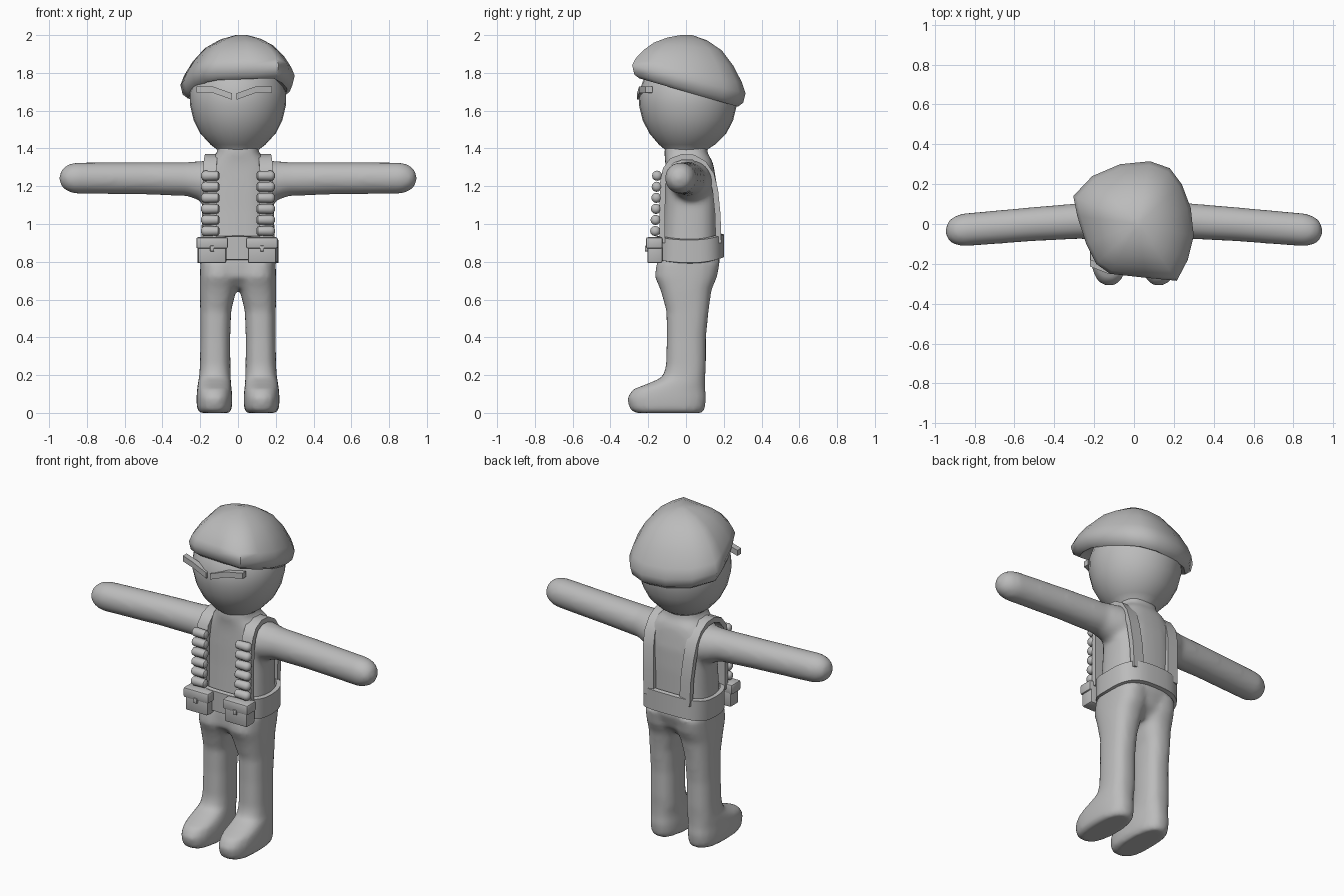
import bpy, bmesh, math
from mathutils import Vector

if "Cube" in bpy.data.objects:
    bpy.data.objects.remove(bpy.data.objects["Cube"])

GREY = (0.5, 0.5, 0.5, 1)
grey = bpy.data.materials.new("plain grey")
grey.use_nodes = True
grey.diffuse_color = GREY
grey.node_tree.nodes["Principled BSDF"].inputs["Base Color"].default_value = GREY


def finish(name, bm, angle=40):
    bmesh.ops.recalc_face_normals(bm, faces=bm.faces)
    mesh = bpy.data.meshes.new(name)
    bm.to_mesh(mesh)
    bm.free()
    mesh.materials.append(grey)
    obj = bpy.data.objects.new(name, mesh)
    bpy.context.collection.objects.link(obj)
    bpy.ops.object.select_all(action="DESELECT")
    obj.select_set(True)
    bpy.context.view_layer.objects.active = obj
    bpy.ops.object.shade_smooth_by_angle(angle=math.radians(angle))
    return obj


def skin(bm, rings, closed=False):
    """Bridge rings of points, capping the ends unless the strip is closed."""
    rows = [[bm.verts.new(p) for p in ring] for ring in rings]
    n = len(rows[0])
    pairs = list(zip(rows, rows[1:])) + ([(rows[-1], rows[0])] if closed else [])
    for a, b in pairs:
        for i in range(n):
            j = (i + 1) % n
            bm.faces.new((a[i], a[j], b[j], b[i]))
    if not closed:
        bm.faces.new(rows[0])
        bm.faces.new(rows[-1])


def oval(cx, cy, rx, ry, power=2.0, n=28):
    """Rounded-square outline; power 2 is an ellipse."""
    pts = []
    for i in range(n):
        c, s = math.cos(math.tau * i / n), math.sin(math.tau * i / n)
        pts.append((cx + rx * math.copysign(abs(c) ** (2 / power), c),
                    cy + ry * math.copysign(abs(s) ** (2 / power), s)))
    return pts


def box(name, center, size, bevel):
    bm = bmesh.new()
    bmesh.ops.create_cube(bm, size=1)
    bmesh.ops.scale(bm, vec=size, verts=bm.verts)
    bmesh.ops.translate(bm, vec=center, verts=bm.verts)
    bmesh.ops.bevel(bm, geom=bm.edges[:], offset=bevel, segments=2, affect="EDGES", profile=0.5)
    return finish(name, bm)


def ribbon(name, path, width, thick):
    """Sweep a flat rectangle: width across x, thickness across the path in (y, z)."""
    bm = bmesh.new()
    pts = [Vector(p) for p in path]
    rings = []
    for i, p in enumerate(pts):
        d = (pts[min(i + 1, len(pts) - 1)] - pts[max(i - 1, 0)])
        n = Vector((0, -d.z, d.y)).normalized() * thick / 2
        w = Vector((width / 2, 0, 0))
        rings.append([p - w - n, p + w - n, p + w + n, p - w + n])
    skin(bm, rings)
    return finish(name, bm)


# Body: torso, arms and legs fused into one smooth skin
bm = bmesh.new()
torso = [  # z, centre y, half width, half depth
    (0.66, 0.0, 0.12, 0.09), (0.72, 0.0, 0.18, 0.15), (0.80, 0.015, 0.2, 0.165),
    (0.92, 0.02, 0.195, 0.15), (1.08, 0.025, 0.19, 0.145), (1.2, 0.025, 0.19, 0.14),
    (1.29, 0.02, 0.185, 0.13), (1.335, 0.015, 0.155, 0.125), (1.37, 0.0, 0.115, 0.115),
    (1.43, 0.0, 0.10, 0.11)]
skin(bm, [[(x, y, z) for x, y in oval(0, cy, rx, ry, 2.7)] for z, cy, rx, ry in torso])
arm = [  # x, centre y, centre z, radius
    (0.1, 0.03, 1.215, 0.125), (0.2, 0.025, 1.228, 0.105), (0.27, 0.015, 1.238, 0.09),
    (0.5, 0.0, 1.242, 0.086), (0.86, -0.03, 1.243, 0.083), (0.905, -0.032, 1.243, 0.07),
    (0.935, -0.034, 1.243, 0.045), (0.945, -0.034, 1.243, 0.015)]
leg = [  # z, centre x, centre y, half width, half depth
    (0, .125, -.09, .08, .18), (.02, .125, -.1, .093, .2), (.08, .125, -.102, .095, .21),
    (.125, .125, -.09, .092, .192), (.155, .125, -.05, .088, .152), (.19, .122, -.01, .084, .112),
    (.25, .121, 0, .081, .106), (.4, .12, .002, .079, .104), (.54, .118, .008, .082, .112),
    (.65, .106, 0, .097, .135), (.72, .1, 0, .102, .165), (.8, .1, .012, .1, .168)]
for side in (-1, 1):
    skin(bm, [[(side * x, y, z) for y, z in oval(cy, cz, r, r)] for x, cy, cz, r in arm])
    skin(bm, [[(side * x, y, z) for x, y in oval(cx, cy, rx, ry, 2.5)]
              for z, cx, cy, rx, ry in leg])
body = finish("body", bm, 180)
remesh = body.modifiers.new("fuse", "REMESH")
remesh.mode = "VOXEL"
remesh.voxel_size = 0.016
remesh.use_smooth_shade = True
smooth = body.modifiers.new("soften", "SMOOTH")
smooth.factor = 0.5
smooth.iterations = 6

# Head
bm = bmesh.new()
head = [(1.36, .0, .095), (1.39, .0, .105), (1.42, .005, .145), (1.48, .01, .2), (1.55, .01, .235),
        (1.63, .01, .254), (1.7, .01, .253), (1.78, .01, .225), (1.86, .01, .14)]
skin(bm, [[(x, y, z) for x, y in oval(0, cy, r, r * 1.02)] for z, cy, r in head])
finish("head", bm, 60)

# Beret: lopsided rim on a tilted plane, domed to an off-centre crown
rim = [(-.305, .14), (-.285, .04), (-.24, -.1), (-.19, -.2), (-.12, -.25), (.06, -.27), (.215, -.285),
       (.27, -.18), (.3, -.06), (.285, .08), (.24, .2), (.18, .28), (.08, .315), (-.07, .3), (-.21, .24)]
bm = bmesh.new()
rings = []
for scale, drop in ((0.7, -0.05), (0.87, -0.08), (0.96, -0.06), (1.0, -0.01)):
    rings.append([(x * scale, y * scale, 1.78 - 0.25 * y + drop) for x, y in rim])
for scale, rise in ((0.94, 0.16), (0.8, 0.45), (0.6, 0.73), (0.35, 0.91), (0.1, 1.0)):
    rings.append([(x * scale + 0.02 * (1 - scale), y * scale,
                   (1.78 - 0.25 * y) * (1 - rise) + 2.0 * rise) for x, y in rim])
skin(bm, rings)
finish("beret", bm, 60)

# Belt: a closed band that dips at the sides
bm = bmesh.new()
profile = ((0.0, -.065), (.022, -.06), (.022, .06), (0.0, .065))
columns = []
for i, (x, y) in enumerate(oval(0, 0, 1, 1, 2.9, 36)):
    wave = 0.855 + 0.018 * y * y + 0.012 * max(y, 0) ** 3
    columns.append([(x * (.192 + o), .02 + y * (.16 + o), wave + dz) for o, dz in profile])
skin(bm, columns, closed=True)
finish("belt", bm)

strap_path = [(.15, -.125, .9), (.15, -.125, 1.1), (.15, -.122, 1.22), (.15, -.108, 1.29),
              (.145, -.075, 1.335), (.14, -.02, 1.355), (.14, .04, 1.352), (.14, .095, 1.32),
              (.14, .135, 1.26), (.135, .155, 1.18), (.125, .168, 1.05), (.12, .172, .9)]
for side, word in ((-1, "right"), (1, "left")):
    # Shoulder strap
    ribbon(word + "_strap", [(side * x, y, z) for x, y, z in strap_path], 0.07, 0.03)

    # Row of cartridges across the strap
    bm = bmesh.new()
    for k in range(6):
        z = 0.963 + 0.0585 * k
        cy = -0.163 + 0.002 * k
        skin(bm, [[(side * (0.145 + dx), y, h) for y, h in oval(cy, z, r, r, 2, 12)]
                  for dx, r in ((-.047, .014), (-.04, .024), (.03, .027), (.042, .022), (.05, .01))])
    finish(word + "_cartridges", bm)

    # Belt pouch with flap and clasp
    px = 0.132 * side - 0.005
    box(word + "_pouch", (px, -.165, .855), (.15, .08, .125), .01)
    box(word + "_pouch_flap", (px, -.168, .9), (.168, .088, .06), .01)
    box(word + "_pouch_clasp", (px, -.21, .87), (.022, .016, .03), .004)

    # Angled brow bar, bent in the middle
    bm = bmesh.new()
    skin(bm, [[(side * x - 0.02, y - .014, z - .017), (side * x - 0.02, y + .022, z - .017),
               (side * x - 0.02, y + .022, z + .017), (side * x - 0.02, y - .014, z + .017)]
              for x, y, z in ((.012, -.245, 1.675), (.11, -.235, 1.71), (.2, -.2, 1.712))])
    finish(word + "_brow", bm)
